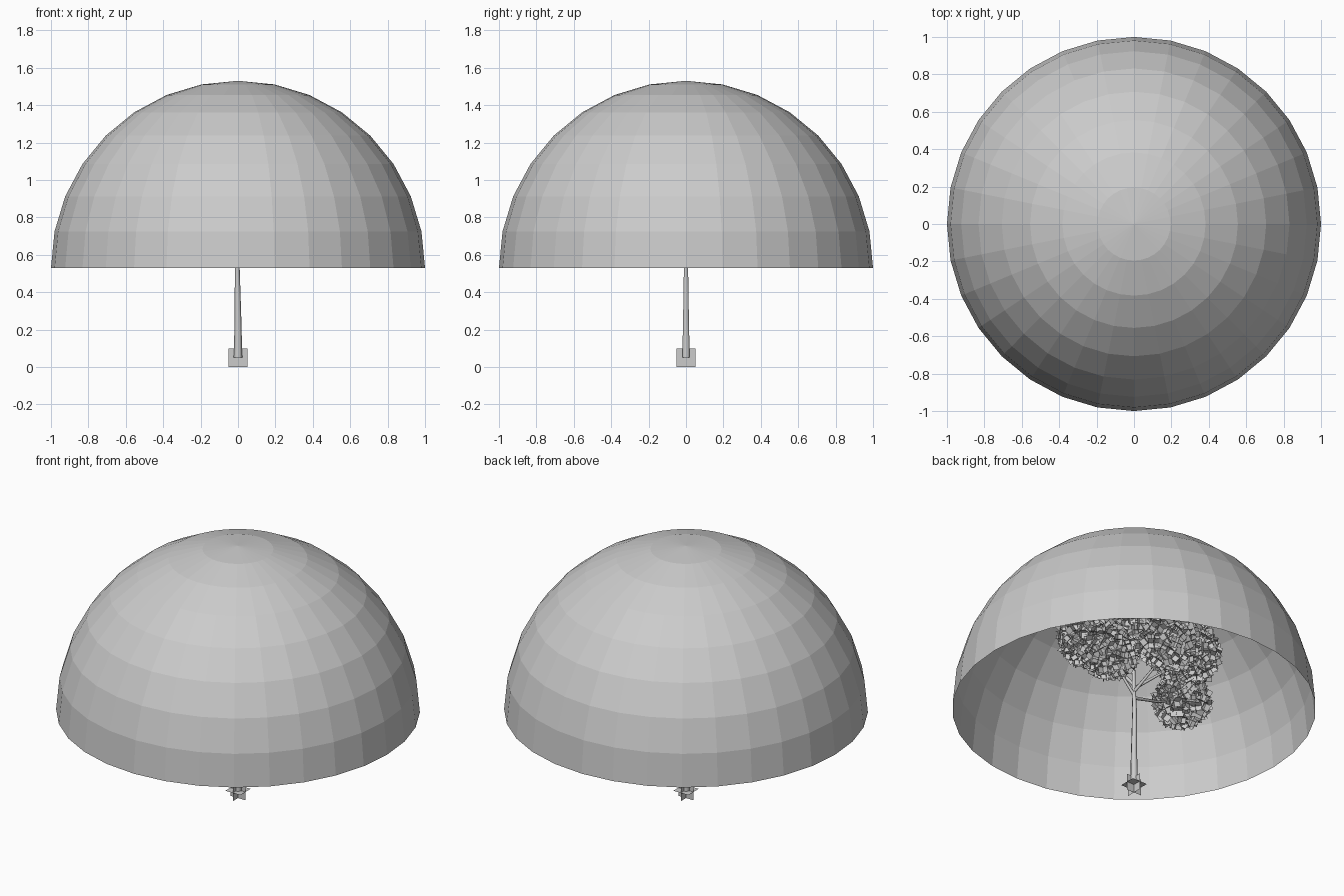
import bpy, bmesh, math, random
from mathutils import Vector, Euler, Matrix

if "Cube" in bpy.data.objects:
    bpy.data.objects.remove(bpy.data.objects["Cube"])

random.seed(4)
S = math.sqrt(0.5)


def make_object(name, bm):
    mesh = bpy.data.meshes.new(name)
    bm.to_mesh(mesh)
    bm.free()
    ob = bpy.data.objects.new(name, mesh)
    bpy.context.collection.objects.link(ob)
    return ob


def diagonal(r, h, z):
    # r runs across the back-right view, h runs towards it
    return Vector(((h - r) * S, (h + r) * S, z))


def add_leaf(bm, matrix, size):
    # three square cards crossing at right angles
    a = size / 2
    for k in range(3):
        corners = []
        for u, v in ((-a, -a), (a, -a), (a, a), (-a, a)):
            p = [u, v]
            p.insert(k, 0)
            corners.append(bm.verts.new(matrix @ Vector(p)))
        bm.faces.new(corners)


def limb(name, points, radii):
    curve = bpy.data.curves.new(name, 'CURVE')
    curve.dimensions = '3D'
    curve.bevel_depth = 1
    curve.bevel_resolution = 1
    curve.use_fill_caps = True
    sp = curve.splines.new('POLY')
    sp.points.add(len(points) - 1)
    for p, co, r in zip(sp.points, points, radii):
        p.co = (*co, 1)
        p.radius = r
    ob = bpy.data.objects.new(name, curve)
    bpy.context.collection.objects.link(ob)


# open half-sphere dome
bm = bmesh.new()
bmesh.ops.create_uvsphere(bm, u_segments=32, v_segments=16, radius=1)
bmesh.ops.delete(bm, geom=[v for v in bm.verts if v.co.z < -0.01], context='VERTS')
bmesh.ops.translate(bm, verts=bm.verts, vec=(0, 0, 0.53))
make_object("dome", bm)

# crossed leaf cards at the foot of the trunk
bm = bmesh.new()
add_leaf(bm, Matrix.Translation((0, 0, 0.05)), 0.1)
make_object("base_leaf", bm)

# trunk
limb("trunk", [(0, 0, 0.05), (0, 0, 0.25), (-0.004, 0, 0.53), (0, 0, 0.62),
               (0.005, 0, 0.85), (0, 0, 1.08)],
     [0.023, 0.018, 0.013, 0.012, 0.009, 0.005])

# leaf clumps (r, h, z, radius), each carried by a branch
clumps = [(0.24, -0.28, 0.73, 0.13), (-0.12, 0.10, 0.84, 0.13),
          (0.21, 0.13, 0.86, 0.14), (0.28, -0.12, 0.93, 0.16),
          (-0.24, 0.02, 0.99, 0.15), (0.02, -0.02, 1.12, 0.18)]
for i, (r, h, z, radius) in enumerate(clumps, 1):
    centre = diagonal(r, h, z)
    if i < len(clumps):
        start = Vector((0, 0, 0.58 + 0.02 * i))
        middle = start.lerp(centre, 0.5) + Vector((0, 0, -0.015))
        limb(f"branch_{i}", [start, middle, centre], [0.010, 0.007, 0.004])
    bm = bmesh.new()
    count = int(110 * (radius / 0.14) ** 2)
    for k in range(count):
        w = 1 - 2 * (k + 0.5) / count
        ang = k * math.pi * (3 - math.sqrt(5))
        q = math.sqrt(1 - w * w)
        pos = centre + radius * Vector((q * math.cos(ang), q * math.sin(ang), w))
        rot = Euler([random.uniform(0, math.tau) for _ in range(3)]).to_matrix().to_4x4()
        add_leaf(bm, Matrix.Translation(pos) @ rot, random.uniform(0.05, 0.075))
    make_object(f"leaf_clump_{i}", bm)
